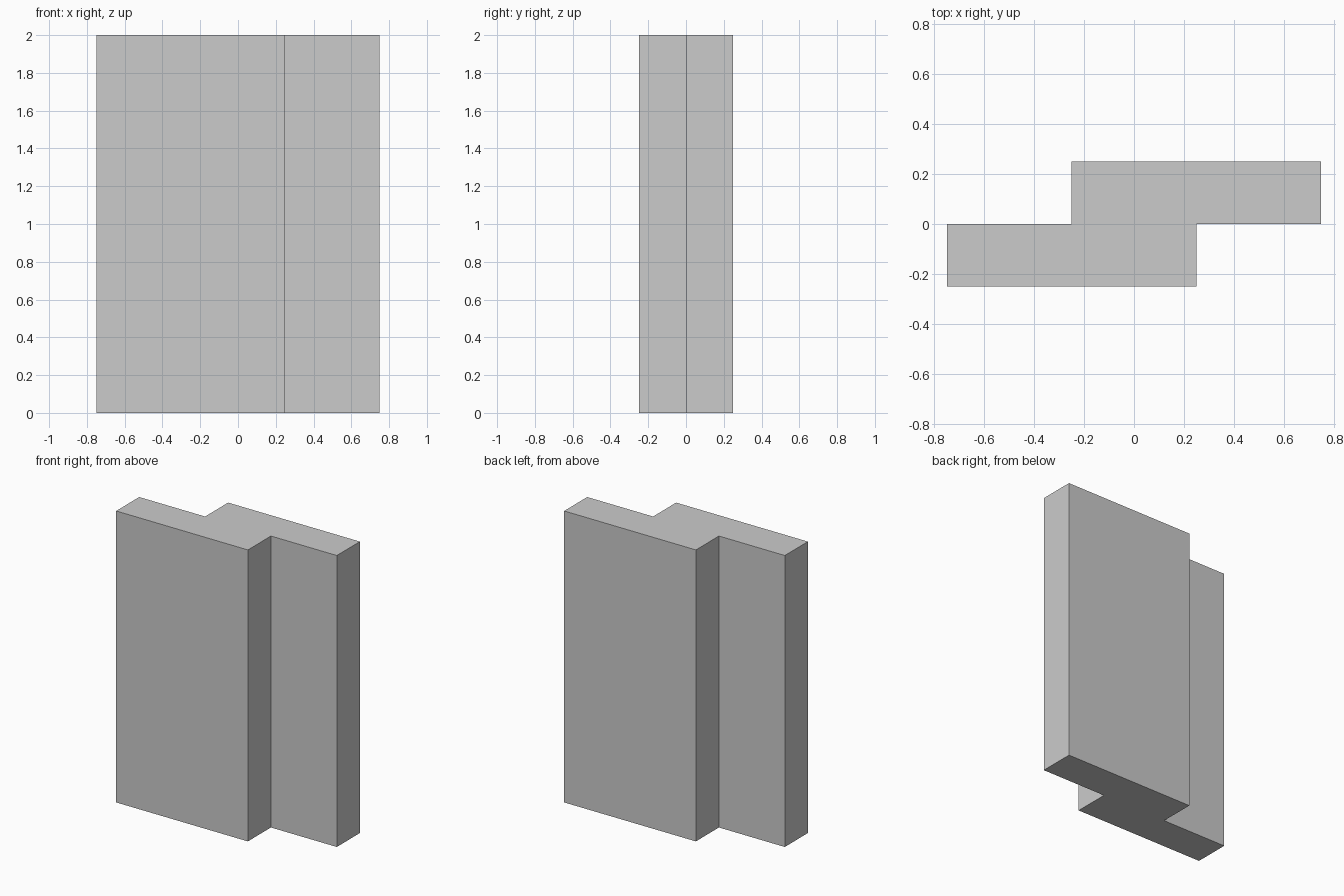
import bpy
import bmesh

if "Cube" in bpy.data.objects:
    bpy.data.objects.remove(bpy.data.objects["Cube"])

HEIGHT = 2.0

# Half of the stepped outline; the other half is its 180-degree rotation
half = [(-0.75, 0.0), (-0.75, -0.25), (0.25, -0.25), (0.25, 0.0)]
outline = half + [(-x, -y) for x, y in half]

# Stepped slab: extrude the outline upwards
bm = bmesh.new()
base = bm.faces.new([bm.verts.new((x, y, 0)) for x, y in outline])
top = bmesh.ops.extrude_face_region(bm, geom=[base], use_keep_orig=True)
top_verts = [v for v in top["geom"] if isinstance(v, bmesh.types.BMVert)]
bmesh.ops.translate(bm, verts=top_verts, vec=(0, 0, HEIGHT))
bmesh.ops.recalc_face_normals(bm, faces=bm.faces)

mesh = bpy.data.meshes.new("stepped_slab")
bm.to_mesh(mesh)
bm.free()
bpy.context.collection.objects.link(bpy.data.objects.new("stepped_slab", mesh))
